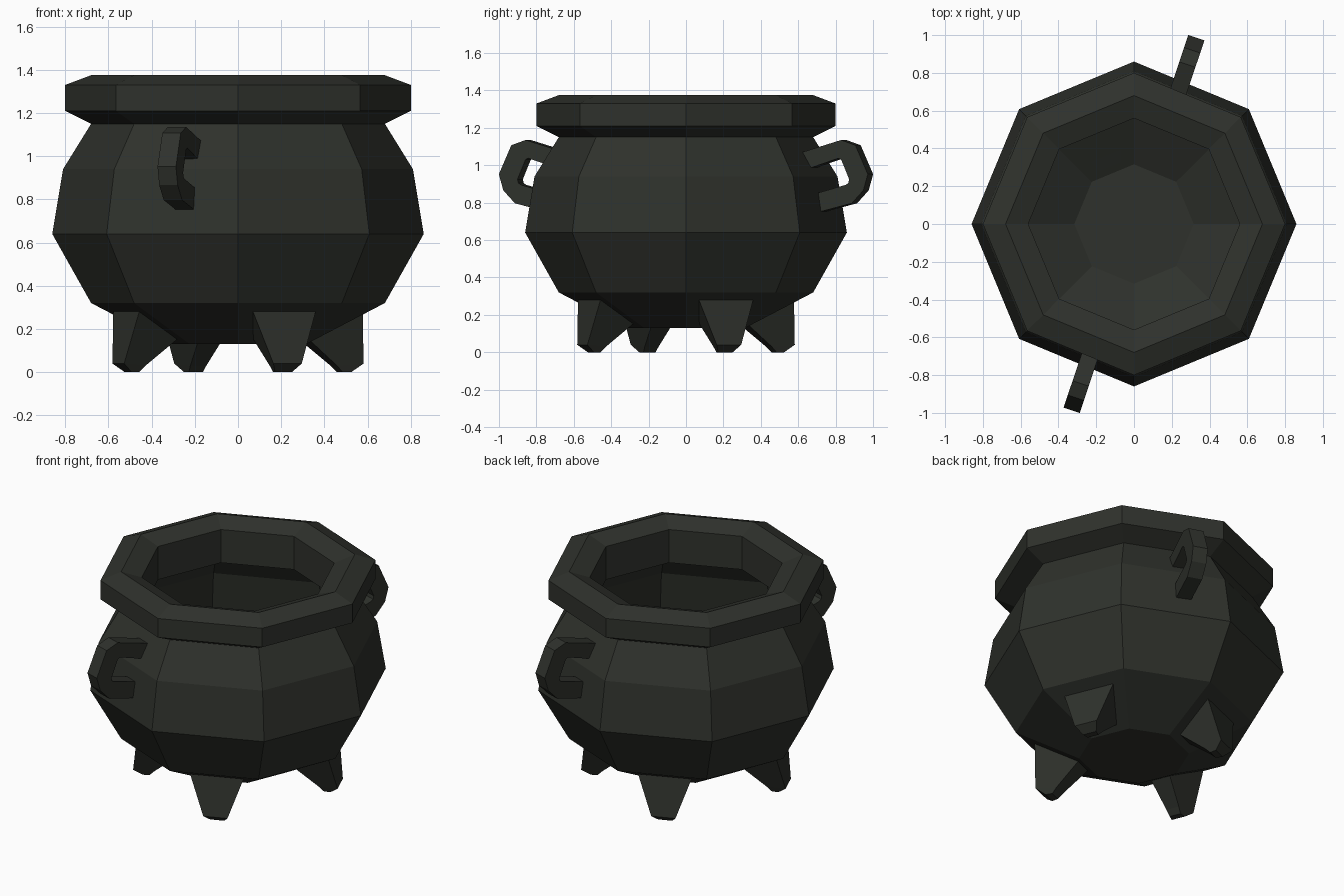
import bpy, bmesh, math
from mathutils import Vector

if "Cube" in bpy.data.objects:
    bpy.data.objects.remove(bpy.data.objects["Cube"])

iron = bpy.data.materials.new("dark_iron")
iron.diffuse_color = (0.028, 0.031, 0.025, 1)
iron.use_nodes = True
iron.node_tree.nodes["Principled BSDF"].inputs["Base Color"].default_value = iron.diffuse_color


def make_object(name, verts, faces):
    mesh = bpy.data.meshes.new(name)
    mesh.from_pydata(verts, [], faces)
    bm = bmesh.new()
    bm.from_mesh(mesh)
    bmesh.ops.recalc_face_normals(bm, faces=bm.faces)
    bm.to_mesh(mesh)
    bm.free()
    mesh.materials.append(iron)
    obj = bpy.data.objects.new(name, mesh)
    bpy.context.collection.objects.link(obj)
    return obj


def lathe(name, profile, closed, sides=8):
    """Revolve (radius, z) points into flat-sided rings."""
    verts = [(r * math.cos(math.tau * i / sides), r * math.sin(math.tau * i / sides), z)
             for r, z in profile for i in range(sides)]
    n = len(profile)
    faces = []
    for k in range(n if closed else n - 1):
        a, b = k * sides, (k + 1) % n * sides
        faces += [(a + i, a + (i + 1) % sides, b + (i + 1) % sides, b + i) for i in range(sides)]
    if not closed:
        faces.append(tuple(range(sides)))  # flat floor
    return make_object(name, verts, faces)


def polar(r, w, z, angle):
    """Point at distance r along the angle, offset w sideways."""
    c, s = math.cos(angle), math.sin(angle)
    return Vector((r * c - w * s, r * s + w * c, z))


# Bowl: open, thin-walled octagonal pot
lathe("bowl", [(0.316, 0.13), (0.68, 0.32), (0.86, 0.64), (0.81, 0.94), (0.68, 1.15)], False)

# Thick bevelled rim
lathe("rim", [(0.68, 1.15), (0.80, 1.21), (0.80, 1.33), (0.68, 1.375),
              (0.56, 1.33), (0.56, 1.12)], True)

# Four tapered legs: rings of (outer r, half width, z), (inner r, half width, z)
leg_rings = [((0.56, 0.157, 0.28), (0.33, 0.06, 0.152)),
             ((0.60, 0.071, 0.04), (0.48, 0.04, 0.03)),
             ((0.55, 0.042, 0.0), (0.51, 0.035, 0.0))]
for n in range(4):
    angle = math.radians(22.5 + 90 * n)
    verts = []
    for (ro, wo, zo), (ri, wi, zi) in leg_rings:
        verts += [polar(ro, -wo, zo, angle), polar(ro, wo, zo, angle),
                  polar(ri, wi, zi, angle), polar(ri, -wi, zi, angle)]
    faces = [(0, 1, 2, 3), (8, 9, 10, 11)]
    for k in (0, 4):
        faces += [(k + i, k + (i + 1) % 4, k + 4 + (i + 1) % 4, k + 4 + i) for i in range(4)]
    make_object(f"leg_{n + 1}", verts, faces)

# Two C-shaped handles: paired outer and inner (r, z) points along the bend
outer = [(0.67, 1.07), (0.89, 1.135), (0.97, 1.107), (1.04, 0.952),
         (1.015, 0.866), (0.95, 0.797), (0.765, 0.75)]
inner = [(0.715, 0.985), (0.875, 1.038), (0.89, 1.03), (0.935, 0.925),
         (0.93, 0.905), (0.915, 0.895), (0.75, 0.85)]
half = 0.045
for name, deg in (("back_handle", 71.5), ("front_handle", 251.5)):
    angle = math.radians(deg)
    verts = []
    for (ro, zo), (ri, zi) in zip(outer, inner):
        verts += [polar(ro, -half, zo, angle), polar(ro, half, zo, angle),
                  polar(ri, half, zi, angle), polar(ri, -half, zi, angle)]
    last = len(verts) - 4
    faces = [(0, 1, 2, 3), tuple(range(last, last + 4))]
    for k in range(0, last, 4):
        faces += [(k + i, k + (i + 1) % 4, k + 4 + (i + 1) % 4, k + 4 + i) for i in range(4)]
    make_object(name, verts, faces)
